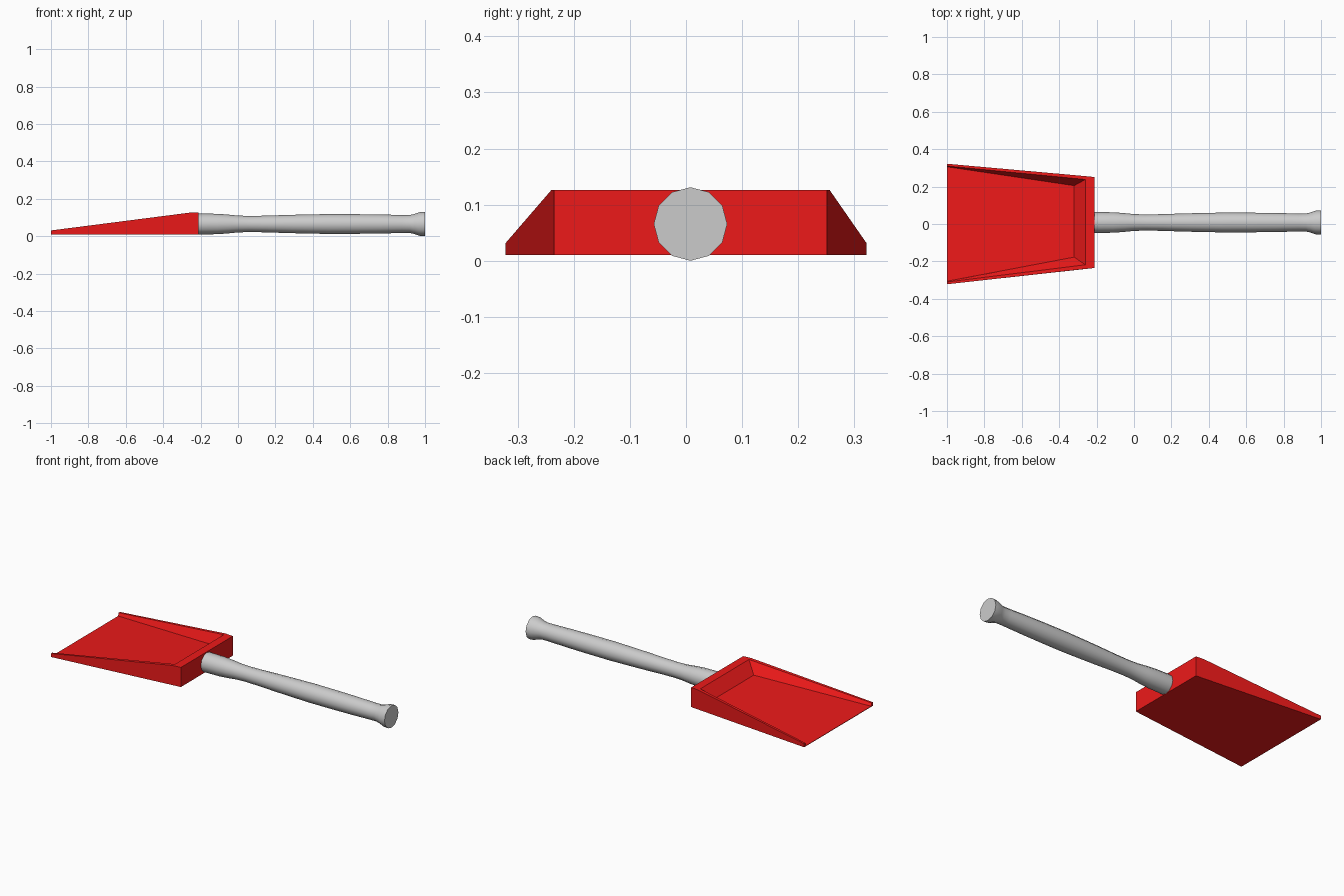
import bpy, bmesh, math
from mathutils import Vector

if "Cube" in bpy.data.objects:
    bpy.data.objects.remove(bpy.data.objects["Cube"])

Y0, Z0 = 0.008, 0.0655   # handle axis


def finish(bm, name, color=None):
    bmesh.ops.recalc_face_normals(bm, faces=bm.faces)
    mesh = bpy.data.meshes.new(name)
    bm.to_mesh(mesh)
    bm.free()
    obj = bpy.data.objects.new(name, mesh)
    bpy.context.collection.objects.link(obj)
    if color:
        mat = bpy.data.materials.new(name + "_paint")
        mat.diffuse_color = color
        mat.use_nodes = True
        mat.node_tree.nodes["Principled BSDF"].inputs["Base Color"].default_value = mat.diffuse_color
        mesh.materials.append(mat)
    return obj


# Scoop pan: each side is a strip of stations (x, half width, y centre, z)
stations = [
    (-1.0, 0.322, 0.0, 0.01),      # 0 outer bottom, front
    (-0.21, 0.243, 0.008, 0.01),   # 1 outer bottom, back
    (-0.21, 0.243, 0.008, 0.126),  # 2 back wall top, outer
    (-0.26, 0.248, 0.008, 0.126),  # 3 rim bend
    (-1.0, 0.322, 0.0, 0.031),     # 4 rim, front
    (-1.0, 0.310, 0.0, 0.031),     # 5 inner rim, front
    (-0.26, 0.228, 0.010, 0.126),  # 6 inner rim, back
    (-0.32, 0.191, 0.014, 0.065),  # 7 floor, back
    (-1.0, 0.306, 0.0, 0.013),     # 8 floor, front
]
bm = bmesh.new()
left = [bm.verts.new((x, c + w, z)) for x, w, c, z in stations]
right = [bm.verts.new((x, c - w, z)) for x, w, c, z in stations]
for side in (left, right):
    # outer wall, rim top, inner wall, front tip
    for ids in ((0, 1, 2, 3, 4), (3, 6, 5, 4), (5, 6, 7, 8), (0, 4, 5, 8)):
        bm.faces.new([side[i] for i in ids])
# bottom, back, rear rim, inner back wall, floor, front lip
for a, b in ((0, 1), (1, 2), (2, 3), (3, 6), (6, 7), (7, 8), (8, 0)):
    bm.faces.new((left[a], left[b], right[b], right[a]))
finish(bm, "scoop_pan", (0.85, 0.01, 0.01, 1))

# Handle: profile (x, radius) turned around the x direction in 12 steps
profile = [(-0.21, 0.056), (-0.11, 0.0545), (-0.05, 0.050), (0.0, 0.045),
           (0.06, 0.043), (0.15, 0.0445), (0.25, 0.048), (0.35, 0.0505),
           (0.48, 0.053), (0.62, 0.0525), (0.75, 0.051), (0.88, 0.048),
           (0.92, 0.048), (0.945, 0.054), (0.97, 0.063), (1.0, 0.0655)]
bm = bmesh.new()
rings = []
for x, r in profile:
    rings.append([bm.verts.new(Vector((x, Y0 + r * math.cos(k * math.pi / 6),
                                       Z0 + r * math.sin(k * math.pi / 6))))
                  for k in range(12)])
for a, b in zip(rings, rings[1:]):
    for k in range(12):
        n = (k + 1) % 12
        bm.faces.new((a[k], a[n], b[n], b[k]))
bm.faces.new(rings[0])
bm.faces.new(rings[-1])
handle = finish(bm, "handle")
bpy.context.view_layer.objects.active = handle
handle.select_set(True)
bpy.ops.object.shade_smooth_by_angle(angle=math.radians(40))
